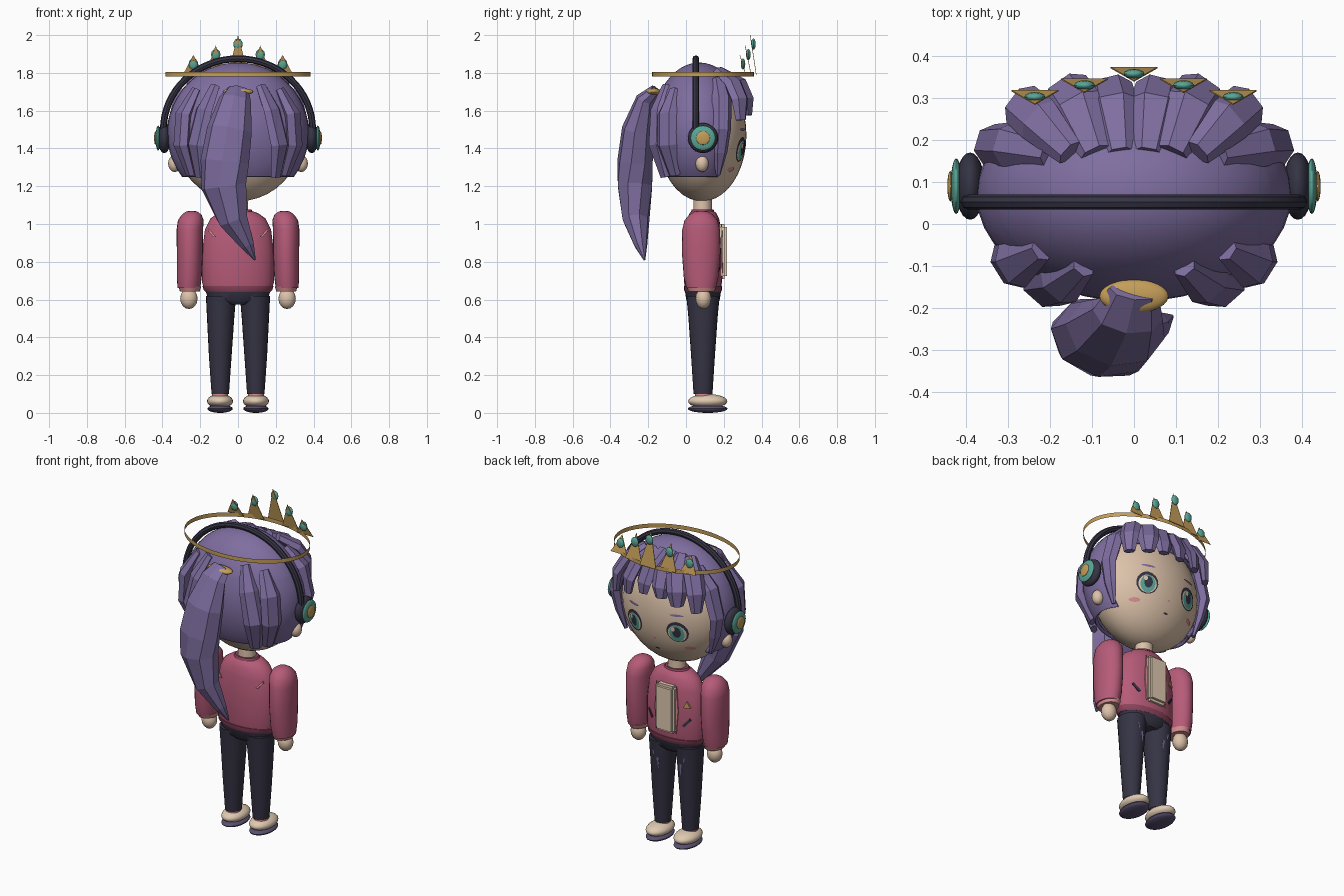
import bpy, bmesh
from math import sin, cos, pi, sqrt
from mathutils import Vector, Matrix

old = bpy.data.objects.get("Cube")
if old:
    bpy.data.objects.remove(old)


def material(name, r, g, b):
    m = bpy.data.materials.new(name)
    m.use_nodes = True
    m.diffuse_color = (r, g, b, 1)
    m.node_tree.nodes["Principled BSDF"].inputs["Base Color"].default_value = (r, g, b, 1)
    return m


HAIR = material("hair purple", .21, .155, .35)
DARK = material("dark navy", .036, .034, .058)
ROSE = material("jacket rose", .47, .105, .19)
DEEP = material("hem rose", .27, .06, .11)
PINK = material("light pink", .68, .27, .28)
SKIN = material("skin", .72, .54, .40)
CREAM = material("cream", .74, .59, .44)
GOLD = material("gold", .55, .34, .10)
TEAL = material("teal", .10, .38, .31)
PLUM = material("sole plum", .10, .08, .16)
HEAD = Vector((0, .085, 1.47))
HR = Vector((.34, .235, .35))


def finish(bm, name, mat, smooth=True, recalc=True):
    if recalc:
        bmesh.ops.recalc_face_normals(bm, faces=bm.faces)
    me = bpy.data.meshes.new(name)
    bm.to_mesh(me)
    bm.free()
    me.materials.append(mat)
    ob = bpy.data.objects.new(name, me)
    bpy.context.collection.objects.link(ob)
    if smooth:
        bpy.ops.object.select_all(action='DESELECT')
        ob.select_set(True)
        bpy.context.view_layer.objects.active = ob
        bpy.ops.object.shade_smooth_by_angle(angle=.7)
    return ob


def ball(name, mat, loc, size, seg=24):
    bm = bmesh.new()
    bmesh.ops.create_uvsphere(bm, u_segments=seg, v_segments=seg // 2, radius=1,
                              matrix=Matrix.Translation(loc) @ Matrix.Diagonal((*size, 1)))
    return finish(bm, name, mat)


def skin_rings(bm, rings, caps=True):
    rows = [[bm.verts.new(p) for p in ring] for ring in rings]
    n = len(rows[0])
    for a, b in zip(rows, rows[1:]):
        for i in range(n):
            j = (i + 1) % n
            bm.faces.new((a[i], a[j], b[j], b[i]))
    if caps:
        bm.faces.new(rows[0][::-1])
        bm.faces.new(rows[-1])


def stack(name, mat, rings, caps=True, n=24):
    """Upright body from elliptical rings: x, y, z, half width, half depth."""
    bm = bmesh.new()
    skin_rings(bm, [[(x + a * cos(2 * pi * i / n), y + b * sin(2 * pi * i / n), z)
                     for i in range(n)] for x, y, z, a, b in rings], caps)
    return finish(bm, name, mat)


def strand(name, pts, sides=6):
    """Faceted lock of hair along points: x, y, z, half width, half thickness."""
    bm, rings = bmesh.new(), []
    P = [Vector(p[:3]) for p in pts]
    for k, p in enumerate(P):
        d = (P[min(k + 1, len(P) - 1)] - P[max(k - 1, 0)]).normalized()
        out = p - HEAD
        out = (out - d * out.dot(d)).normalized()
        side = d.cross(out)
        w, t = pts[k][3:]
        rings.append([p + side * w * cos(2 * pi * i / sides) + out * t * sin(2 * pi * i / sides)
                      for i in range(sides)])
    skin_rings(bm, rings)
    return finish(bm, name, HAIR, False)


def face_patch(name, mat, cx, cz, rx, rz, lift, n=16):
    """Thin painted oval following the face."""
    def on_face(r, a):
        x, z = cx + rx * r * cos(a), cz + rz * r * sin(a)
        q = 1 - (x / HR.x) ** 2 - ((z - HEAD.z) / HR.z) ** 2
        return (x, HEAD.y + HR.y * sqrt(max(q, 0)) + lift, z)
    bm = bmesh.new()
    skin_rings(bm, [[on_face(r, -2 * pi * i / n) for i in range(n)] for r in (1, .5, .02)], False)
    finish(bm, name, mat, True, False)


def plate(name, mat, pts, thick=.006):
    """Thin flat plate, extruded along y."""
    bm = bmesh.new()
    skin_rings(bm, [[(x, y + d, z) for x, y, z in pts] for d in (-thick / 2, thick / 2)])
    return finish(bm, name, mat, False)


# Head and face
ball("head", SKIN, HEAD, HR, 40)
face_patch("mouth", DARK, 0, 1.255, .016, .005, .004)
face_patch("nose", PINK, 0, 1.325, .008, .006, .004)
for s, tag in ((1, "left"), (-1, "right")):
    x = .145 * s
    face_patch(tag + "_eye_outline", DARK, x, 1.395, .062, .066, .003)
    face_patch(tag + "_eye_white", CREAM, x, 1.388, .052, .053, .005)
    face_patch(tag + "_iris", TEAL, x, 1.388, .042, .052, .007)
    face_patch(tag + "_pupil", DARK, x, 1.396, .024, .034, .009)
    face_patch(tag + "_eye_glint", CREAM, x + .018, 1.415, .011, .013, .011)
    face_patch(tag + "_eyebrow", HAIR, x, 1.50, .04, .007, .004)
    face_patch(tag + "_blush", PINK, .195 * s, 1.29, .028, .012, .004)
    ball(tag + "_ear", SKIN, (.335 * s, .085, 1.32), (.035, .035, .045), 16)

# Hair cap, cut open for the face and along the nape
bm = bmesh.new()
bmesh.ops.create_uvsphere(bm, u_segments=40, v_segments=24, radius=1,
                          matrix=Matrix.Translation((0, .07, 1.48)) @ Matrix.Diagonal((.375, .255, .375, 1)))
for co, no in (((0, 0, 1.25), (0, 0, 1)), ((0, .17, 0), (0, 1, 0)), ((0, 0, 1.66), (0, 0, 1))):
    bmesh.ops.bisect_plane(bm, geom=bm.verts[:] + bm.edges[:] + bm.faces[:], plane_co=co, plane_no=no)
gone = []
for f in bm.faces:
    c = f.calc_center_median()
    if c.z < 1.25 or (c.y > .17 and c.z < 1.66):
        gone.append(f)
bmesh.ops.delete(bm, geom=gone, context='FACES')
cap = finish(bm, "hair_cap", HAIR)
mod = cap.modifiers.new("thickness", 'SOLIDIFY')
mod.thickness = .018

# Locks around the head
for s, tag in ((1, "left"), (-1, "right")):
    strand(tag + "_back_lock", [(.12 * s, -.10, 1.73, .03, .025), (.18 * s, -.15, 1.60, .055, .03),
                                (.22 * s, -.155, 1.42, .06, .035), (.20 * s, -.11, 1.25, .035, .02)])
    strand(tag + "_outer_back_lock", [(.22 * s, -.06, 1.71, .03, .025), (.29 * s, -.10, 1.58, .06, .035),
                                      (.30 * s, -.10, 1.42, .06, .035), (.25 * s, -.06, 1.26, .035, .02)])
    strand(tag + "_side_lock", [(.20 * s, .17, 1.76, .04, .03), (.30 * s, .19, 1.66, .055, .04),
                                (.345 * s, .19, 1.50, .05, .035), (.325 * s, .18, 1.38, .04, .025),
                                (.29 * s, .17, 1.26, .012, .01)])
    for i, (x, y, z, w) in enumerate(((.055, .335, 1.60, .05), (.155, .33, 1.575, .055), (.255, .295, 1.55, .05))):
        strand(f"{tag}_fringe_{i + 1}", [(x * .6 * s, .17, 1.81, w * .7, .025), (x * .9 * s, y - .045, 1.745, w * 1.15, .03),
                                         (x * 1.06 * s, y - .01, 1.66, w * 1.1, .03), (x * 1.08 * s, y - .005, z, w * .65, .02)])

# Ponytail and its tie
strand("ponytail", [(0, -.16, 1.71, .06, .03), (-.015, -.215, 1.66, .085, .05), (-.045, -.255, 1.50, .12, .085),
                    (-.07, -.27, 1.33, .13, .095), (-.075, -.27, 1.20, .125, .095), (-.025, -.265, 1.02, .085, .07),
                    (.05, -.24, .89, .04, .035), (.09, -.22, .81, .005, .005)], 8)
ball("hair_tie", GOLD, (0, -.172, 1.70), (.082, .04, .02))

# Headphones
n, rings = 32, []
for k in range(n + 1):
    a = pi * k / n
    c = Vector((.395 * cos(a), .052, 1.50 + .375 * sin(a)))
    out = Vector((cos(a), 0, sin(a)))
    rings.append([c + out * .018 * cos(b) + Vector((0, .018 * sin(b), 0))
                  for b in (2 * pi * i / 8 for i in range(8))])
bm = bmesh.new()
skin_rings(bm, rings)
finish(bm, "headphone_band", DARK)
for s, tag in ((1, "left"), (-1, "right")):
    for part, mat, x, r, h in (("cushion", DARK, .39, .08, .035), ("cup", TEAL, .423, .066, .022),
                               ("button", GOLD, .437, .036, .012)):
        ball(f"{tag}_headphone_{part}", mat, (x * s, .09, 1.455), (h * .6 if part != "cushion" else h, r, r), 24)

# Crown ring with five jewelled points
stack("crown_ring", GOLD, [(0, .09, 1.78, .385, .27), (0, .09, 1.805, .385, .27)], False, 48)
for i in range(-2, 3):
    k = abs(i)
    x, y, top = .118 * i, (.36, .333, .305)[k], (2.0, 1.945, 1.895)[k]
    plate(f"crown_point_{i + 3}", GOLD, [(x - .056, y + .012, 1.79), (x + .056, y + .012, 1.79), (x, y - .02, top)], .003)
    ball(f"crown_gem_{i + 3}", TEAL, (x, y - .003, top - .048), (.025, .012, .03), 12)

# Neck, jacket and shirt
stack("neck", SKIN, [(0, .088, 1.03, .055, .05), (0, .088, 1.16, .05, .048)])
stack("jacket", ROSE, [(0, .09, z, a, b) for z, a, b in (
    (.645, .175, .092), (.69, .19, .1), (.85, .19, .102), (.97, .175, .097),
    (1.03, .145, .085), (1.058, .105, .07), (1.068, .075, .058))])
stack("jacket_hem", DEEP, [(0, .09, .64, .172, .095), (0, .09, .65, .182, .1), (0, .09, .672, .188, .102)])
stack("collar", DEEP, [(0, .088, 1.055, .085, .066), (0, .088, 1.078, .07, .057)])
bm = bmesh.new()
bmesh.ops.create_cube(bm, size=1, matrix=Matrix.Translation((0, .185, .855)) @ Matrix.Diagonal((.13, .065, .29, 1)))
bmesh.ops.bevel(bm, geom=bm.edges[:], offset=.015, segments=2, affect='EDGES')
finish(bm, "shirt_front", CREAM)
for s, tag in ((1, "left"), (-1, "right")):
    plate(tag + "_jacket_trim", PINK, [(.068 * s, .192, .71), (.08 * s, .19, .85), (.068 * s, .188, 1.0), (.06 * s, .192, .85)])
    plate(tag + "_back_slash", PINK, [(.115 * s, .007, .93), (.13 * s, .01, .93), (.16 * s, .021, .965), (.155 * s, .021, .975)])
    plate(tag + "_pocket", DARK, [(.10 * s, .178, .765), (.112 * s, .175, .755), (.145 * s, .157, .80), (.138 * s, .161, .81)])
plate("badge", GOLD, [(-.145, .16, .875), (-.105, .178, .875), (-.125, .169, .915)], .009)

# Arms, legs and shoes
for s, tag in ((1, "left"), (-1, "right")):
    x = .255 * s
    stack(tag + "_sleeve", ROSE, [(x - s * d, .08, z, a, b) for z, a, b, d in (
        (.66, .06, .078, -.005), (.72, .066, .092, -.003), (.85, .069, .102, 0), (.97, .07, .1, 0),
        (1.02, .068, .088, .005), (1.05, .052, .062, .01), (1.066, .03, .035, .01), (1.07, .008, .01, .01))])
    stack(tag + "_cuff", PINK, [(x, .082, .642, .052, .068), (x, .082, .668, .06, .079)])
    ball(tag + "_hand", SKIN, (.26 * s, .092, .605), (.046, .042, .055), 16)
    stack(tag + "_leg", DARK, [(.094 * s, .09, .1, .046, .05), (.094 * s, .09, .3, .06, .063),
                               (.092 * s, .09, .5, .072, .077), (.09 * s, .09, .62, .08, .088)])
    plate(tag + "_knee_tear", HAIR, [(.075 * s, .163, .56), (.11 * s, .167, .56), (.1 * s, .16, .5),
                                     (.105 * s, .152, .41), (.085 * s, .152, .40), (.07 * s, .16, .48)], .009)
    stack(tag + "_sock", PINK, [(.095 * s, .092, .08, .042, .045), (.095 * s, .092, .112, .042, .045)])
    ball(tag + "_shoe", CREAM, (.095 * s, .115, .062), (.069, .104, .038))
    ball(tag + "_sole", PLUM, (.095 * s, .115, .022), (.067, .105, .022))
stack("hips", DARK, [(0, .09, .575, .08, .07), (0, .09, .595, .155, .088), (0, .09, .655, .175, .097)])
